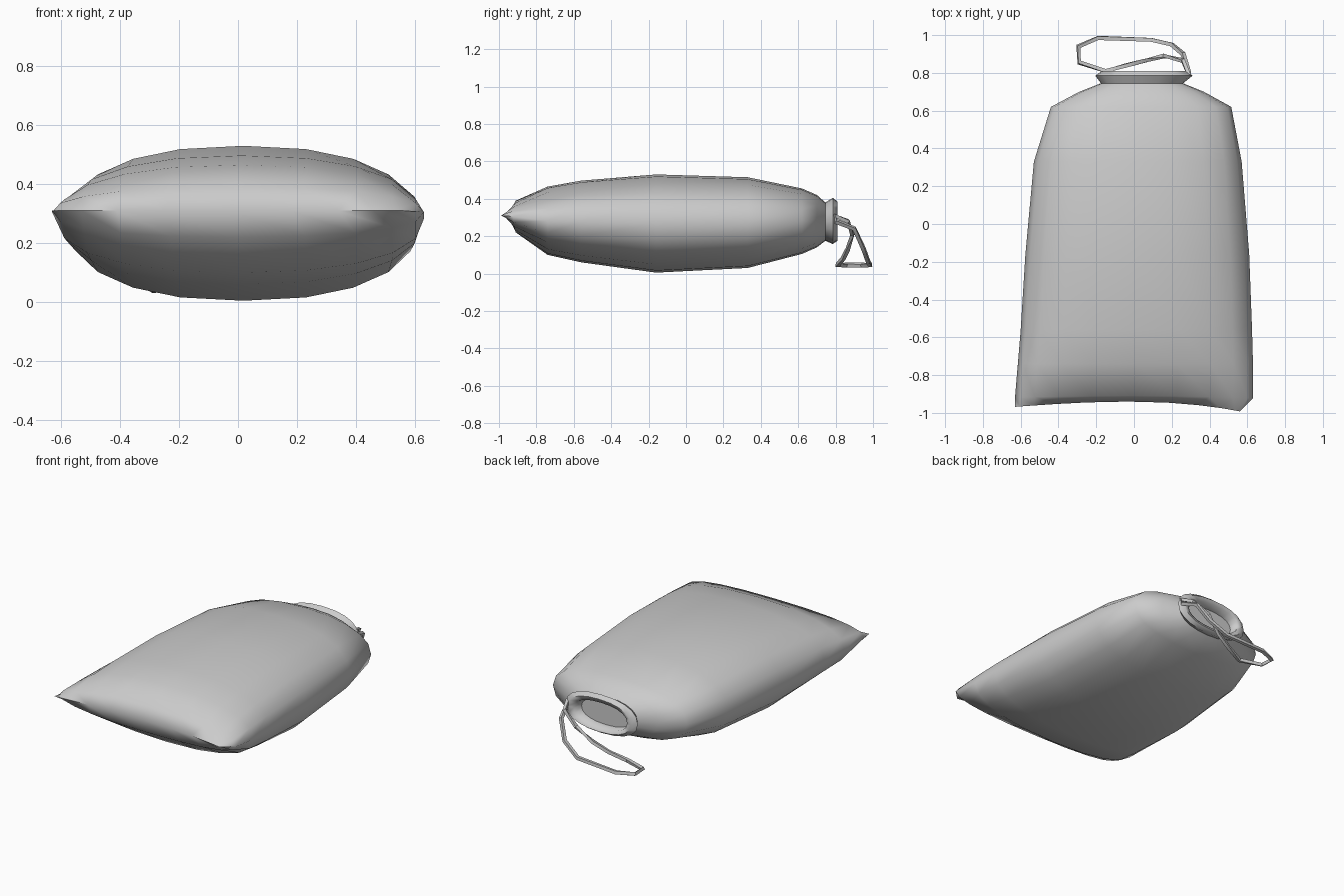
import bpy, bmesh, math
from mathutils import Vector

old = bpy.data.objects.get("Cube")
if old:
    bpy.data.objects.remove(old, do_unlink=True)


def make_material(name, rgb):
    mat = bpy.data.materials.new(name)
    mat.use_nodes = True
    mat.diffuse_color = (*rgb, 1)
    mat.node_tree.nodes["Principled BSDF"].inputs["Base Color"].default_value = (*rgb, 1)
    return mat


grey = make_material("grey cloth", (0.6, 0.6, 0.6))


def add_object(name, bm, angle):
    mesh = bpy.data.meshes.new(name)
    bmesh.ops.recalc_face_normals(bm, faces=bm.faces)
    bm.to_mesh(mesh)
    bm.free()
    mesh.materials.append(grey)
    obj = bpy.data.objects.new(name, mesh)
    bpy.context.collection.objects.link(obj)
    bpy.ops.object.select_all(action="DESELECT")
    obj.select_set(True)
    bpy.context.view_layer.objects.active = obj
    bpy.ops.object.shade_smooth_by_angle(angle=math.radians(angle))
    return obj


def bridge(bm, rings, closed=False):
    pairs = list(zip(rings, rings[1:]))
    if closed:
        pairs.append((rings[-1], rings[0]))
    for a, b in pairs:
        n = len(a)
        for i in range(n):
            j = (i + 1) % n
            bm.faces.new((a[i], a[j], b[j], b[i]))


def power(v, p):
    return math.copysign(abs(v) ** p, v)


# Sack: cross-sections from the pinched front seam to the inside of the mouth
# (y, left x, right x, bottom z, top z, end bend)
SECTIONS = [
    (-0.94, -0.63, 0.56, 0.31, 0.31, -0.04),
    (-0.91, -0.63, 0.63, 0.22, 0.39, -0.01),
    (-0.74, -0.615, 0.63, 0.10, 0.465, 0),
    (-0.56, -0.60, 0.625, 0.06, 0.497, 0),
    (-0.16, -0.575, 0.61, 0.005, 0.53, 0),
    (0.33, -0.53, 0.57, 0.03, 0.515, 0),
    (0.62, -0.44, 0.515, 0.105, 0.455, 0),
    (0.70, -0.29, 0.37, 0.14, 0.42, 0),
    (0.745, -0.175, 0.26, 0.175, 0.38, 0),
    (0.785, -0.205, 0.31, 0.158, 0.405, 0),
    (0.81, -0.17, 0.28, 0.175, 0.385, 0),
    (0.80, -0.14, 0.24, 0.195, 0.36, 0),
    (0.75, -0.13, 0.22, 0.20, 0.35, 0),
]
SIDES = 20
bm = bmesh.new()
rings = []
for y, x0, x1, z0, z1, bend in SECTIONS:
    ring = []
    for i in range(SIDES):
        t = 2 * math.pi * i / SIDES
        u, v = power(math.cos(t), 0.87), power(math.sin(t), 0.87)
        ring.append(bm.verts.new(((x0 + x1) / 2 + u * (x1 - x0) / 2,
                                  y + bend * u * u * (1 + 0.3 * u),
                                  (z0 + z1) / 2 + v * (z1 - z0) / 2)))
    rings.append(ring)
bridge(bm, rings)
bm.faces.new(rings[-1])
bmesh.ops.remove_doubles(bm, verts=bm.verts, dist=0.0005)
add_object("cloth_sack", bm, 60)

# Drawstring: closed square cord hanging from the mouth
PATH = [Vector(p) for p in (
    (0.29, 0.79, 0.31), (0.26, 0.865, 0.28), (0.16, 0.89, 0.21),
    (0.06, 0.865, 0.13), (-0.04, 0.84, 0.08), (-0.15, 0.81, 0.045),
    (-0.29, 0.855, 0.045), (-0.295, 0.94, 0.045), (-0.19, 0.985, 0.045),
    (0.09, 0.975, 0.06), (0.20, 0.95, 0.13), (0.26, 0.90, 0.24),
    (0.29, 0.80, 0.28))]
bm = bmesh.new()
rings = []
middle = sum(PATH, Vector()) / len(PATH)
for i, p in enumerate(PATH):
    tangent = (PATH[(i + 1) % len(PATH)] - PATH[i - 1]).normalized()
    out = p - middle
    out = (out - tangent * out.dot(tangent)).normalized()
    side = tangent.cross(out)
    rings.append([bm.verts.new(p + 0.014 * (out * a + side * b))
                  for a, b in ((1, 0), (0, 1), (-1, 0), (0, -1))])
bridge(bm, rings, closed=True)
add_object("drawstring", bm, 30)
